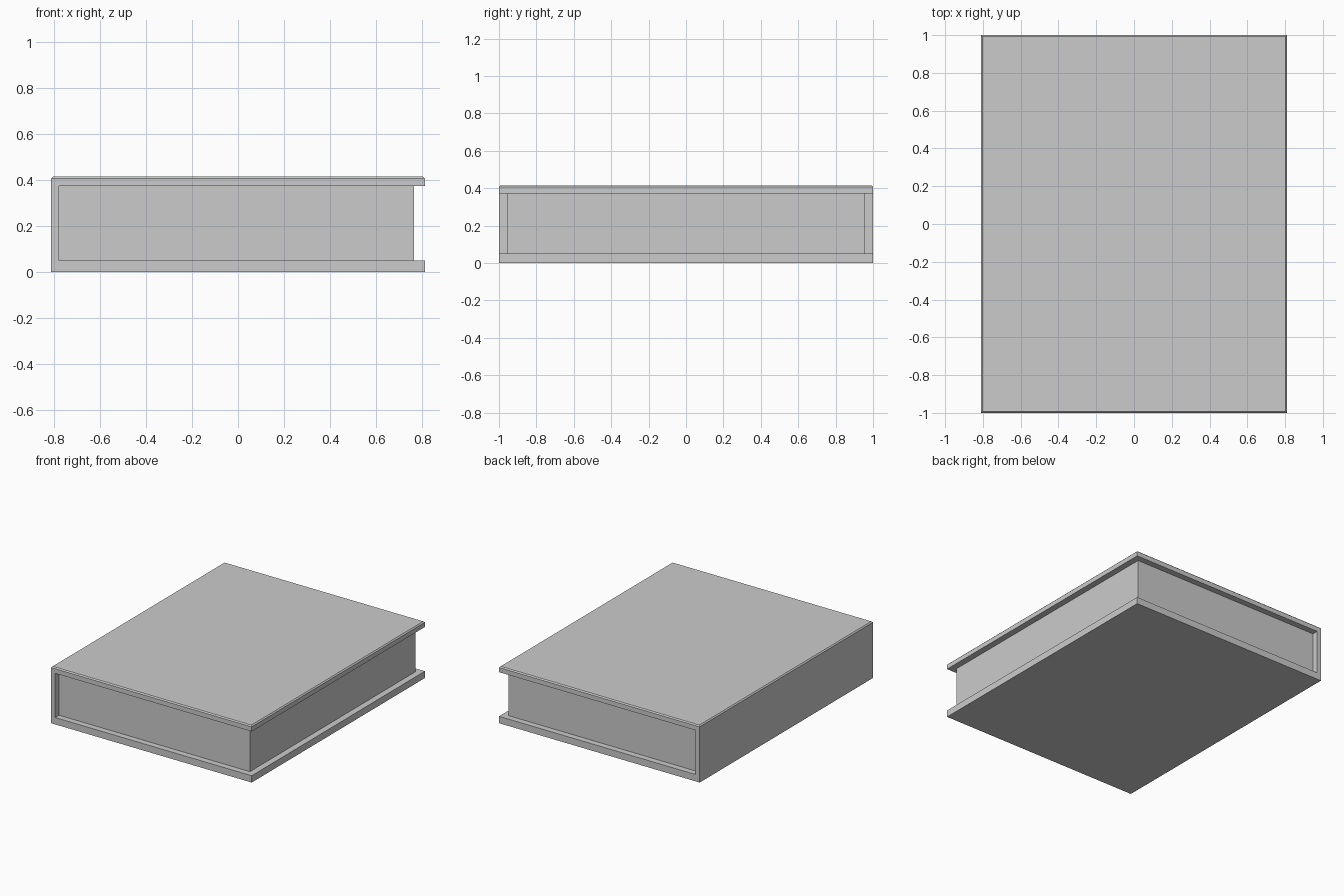
import bpy, bmesh

if "Cube" in bpy.data.objects:
    bpy.data.objects.remove(bpy.data.objects["Cube"])

HALF_X, HALF_Y, TOP = 0.811, 1.0, 0.415
SPINE_X, LOW_Z, HIGH_Z = -0.778, 0.05, 0.373


def finish(name, bm):
    bmesh.ops.recalc_face_normals(bm, faces=bm.faces[:])
    mesh = bpy.data.meshes.new(name)
    bm.to_mesh(mesh)
    bm.free()
    obj = bpy.data.objects.new(name, mesh)
    bpy.context.collection.objects.link(obj)
    return obj


def extrude_profile(points, half_y):
    """Sweep an x-z outline along y."""
    bm = bmesh.new()
    face = bm.faces.new([bm.verts.new((x, -half_y, z)) for x, z in points])
    new = bmesh.ops.extrude_face_region(bm, geom=[face])["geom"]
    verts = [g for g in new if isinstance(g, bmesh.types.BMVert)]
    bmesh.ops.translate(bm, verts=verts, vec=(0, 2 * half_y, 0))
    return bm


# Cover: both boards and the spine as one C-shaped section
cover = extrude_profile([
    (-HALF_X, 0), (HALF_X, 0), (HALF_X, LOW_Z), (SPINE_X, LOW_Z),
    (SPINE_X, HIGH_Z), (HALF_X, HIGH_Z), (HALF_X, TOP), (-HALF_X, TOP)], HALF_Y)

# Small chamfer around the top board
rim = [e for e in cover.edges if all(abs(v.co.z - TOP) < 1e-5 for v in e.verts)]
bmesh.ops.bevel(cover, geom=rim, offset=0.008, segments=1, affect='EDGES')
finish("cover", cover)

# Page block, set back from the three open sides
pages = extrude_profile([
    (SPINE_X, LOW_Z), (0.765, LOW_Z), (0.765, HIGH_Z), (SPINE_X, HIGH_Z)], 0.955)
finish("pages", pages)
